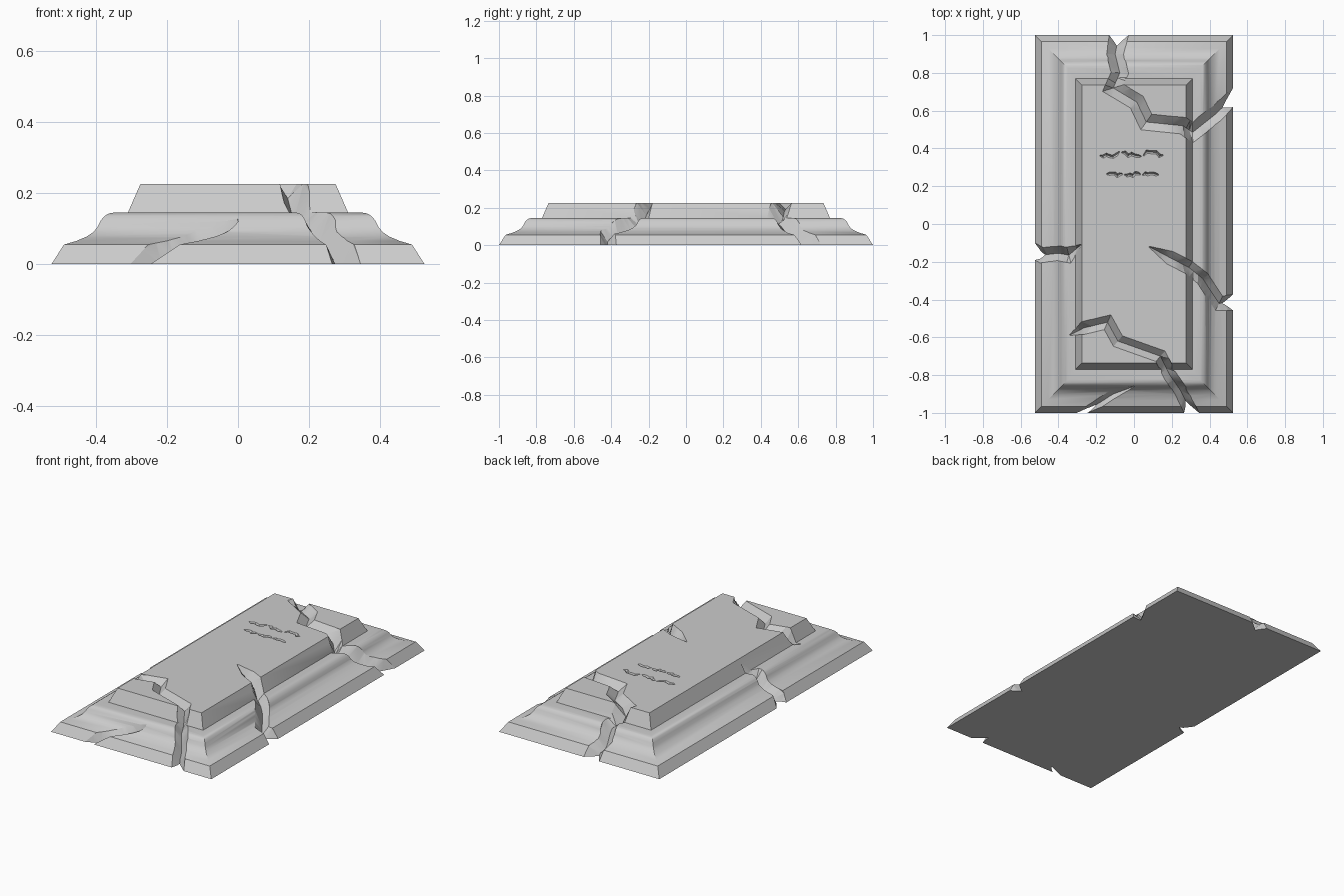
import bpy, bmesh, math, random
from mathutils import Vector

if "Cube" in bpy.data.objects:
    bpy.data.objects.remove(bpy.data.objects["Cube"])

random.seed(4)
HX, HY = 0.525, 1.0


def bend(a, b, c, n=4):
    """Points of a quadratic curve, used for the rounded moulding."""
    a, b, c = Vector(a), Vector(b), Vector(c)
    return [a.lerp(b, i / n).lerp(b.lerp(c, i / n), i / n) for i in range(n + 1)]


# moulding profile (inset, height): bevelled foot, cove, ovolo, raised panel
PROFILE = [Vector((0, 0))] + bend((.035, .055), (.115, .075), (.13, .105))
PROFILE += bend((.13, .105), (.145, .145), (.175, .145))[1:]
PROFILE += [Vector((.215, .145)), Vector((.25, .225))]


def inset_y(d):
    return d + .015 if d > .2 else d   # panel sits slightly further in lengthwise


def height(x, y, shift=0.0):
    """Surface height of the uncut slab, continued downwards past its border."""
    dy = HY - abs(y)
    d = min(HX - abs(x), dy - .015 if dy > .2 else dy) - shift
    if d < 0:
        return d * 1.57
    for a, b in zip(PROFILE, PROFILE[1:]):
        if d <= b.x:
            return a.y + (b.y - a.y) * (d - a.x) / (b.x - a.x)
    return PROFILE[-1].y


def loft(name, rings):
    """Closed solid through a list of equal rings."""
    n = len(rings[0])
    bm = bmesh.new()
    vs = [[bm.verts.new(v) for v in r] for r in rings]
    bm.faces.new(vs[0])
    bm.faces.new(vs[-1])
    for a, b in zip(vs, vs[1:]):
        for i in range(n):
            j = (i + 1) % n
            bm.faces.new((a[i], a[j], b[j], b[i]))
    bmesh.ops.recalc_face_normals(bm, faces=bm.faces)
    bmesh.ops.triangulate(bm, faces=[f for f in bm.faces if name != "cracked_slab"])
    me = bpy.data.meshes.new(name)
    bm.to_mesh(me)
    bm.free()
    ob = bpy.data.objects.new(name, me)
    bpy.context.collection.objects.link(ob)
    return ob


def outward(p):
    """Direction off the slab for a point on its border, else None."""
    if abs(p.x) > HX - .01:
        return Vector((math.copysign(1, p.x), 0))
    if abs(p.y) > HY - .01:
        return Vector((0, math.copysign(1, p.y)))
    return None


def cutter(name, path, width, depth, shift, steps):
    """V-shaped cutter along a path; it tapers at ends inside the slab."""
    pts = [Vector(p) for p in path]
    last = len(pts) - 1
    rims = []
    for i, p in enumerate(pts):
        t0 = (p - pts[i - 1]).normalized() if i else (pts[1] - p).normalized()
        t1 = (pts[i + 1] - p).normalized() if i < last else t0
        t = (t0 + t1).normalized()
        w = width / max(.75, t.dot(t0))          # mitred at corners
        out = outward(p) if i in (0, last) else None
        if out:
            t, w = (out if i else -out), width * 1.15
        elif i in (0, last):
            w = .006
        side = Vector((-t.y, t.x)) * w / 2
        rims.append((p + side, p - side))
        if out:                                  # run past the border
            rims.insert(len(rims) if i else 0, tuple(r + out * .06 for r in rims[-1]))
    fine = []
    for (a, b), (c, d) in zip(rims, rims[1:]):
        fine += [(a.lerp(c, s / steps), b.lerp(d, s / steps)) for s in range(steps)]
    fine.append(rims[-1])
    rings = []
    for l, r in fine:
        m = (l + r) / 2
        k = min(1, (l - r).length / (width * .6))
        floor = height(m.x, m.y, shift * k) - depth * k
        rings.append([(l.x, l.y, .4), (l.x, l.y, height(*l) + .001), (m.x, m.y, floor),
                      (r.x, r.y, height(*r) + .001), (r.x, r.y, .4)])
    ob = loft(name, rings)
    ob.hide_render = True
    return ob


# stepped slab with moulded border and raised panel
slab = loft("cracked_slab", [
    [(sx * (HX - p.x), sy * (HY - inset_y(p.x)), p.y)
     for sx, sy in ((-1, -1), (1, -1), (1, 1), (-1, 1))] for p in PROFILE])

# large cracks, as centre lines
cutters = []
back = [(-.08, 1), (-.1, .9), (-.075, .8), (-.11, .72), (.015, .645), (.065, .54),
        (.26, .52), (.31, .485), (.43, .58), (.525, .67)]
left = [(-.525, -.145), (-.49, -.165), (-.4, -.155), (-.345, -.165), (-.28, -.11)]
right = [(.08, -.12), (.19, -.178), (.29, -.23), (.365, -.29), (.41, -.36),
         (.45, -.42), (.525, -.415)]
front = [(-.34, -.588), (-.265, -.55), (-.14, -.52), (-.085, -.62), (.14, -.7),
         (.19, -.8), (.245, -.88), (.305, -1)]
chip = [(0, -.86), (-.11, -.9), (-.18, -.945), (-.275, -1)]
for path, width, depth in ((back, .09, .04), (left, .08, .04), (right, .075, .04),
                           (front, .07, .04), (chip, .05, .02)):
    cutters.append(cutter("crack_cutter", path, width, depth, .03, 3))

# two rows of shallow, abstract weathered chisel marks
for y, amp, start, pitch in ((.37, .016, -.18, .115), (.262, .008, -.145, .095)):
    for k in range(3):
        x = start + k * pitch
        path = [(x + pitch * .15 * i, y + amp * random.uniform(-1, 1)) for i in range(7)]
        cutters.append(cutter("mark_cutter", path, .018, .015, 0, 1))

# carve everything out of the slab
bpy.context.view_layer.objects.active = slab
slab.select_set(True)
for c in cutters:
    m = slab.modifiers.new("carve", 'BOOLEAN')
    m.operation, m.solver, m.object = 'DIFFERENCE', 'EXACT', c
    m.use_self = True
    bpy.ops.object.modifier_apply(modifier=m.name)
    bpy.data.objects.remove(c)

bpy.ops.object.shade_smooth_by_angle(angle=math.radians(25))
